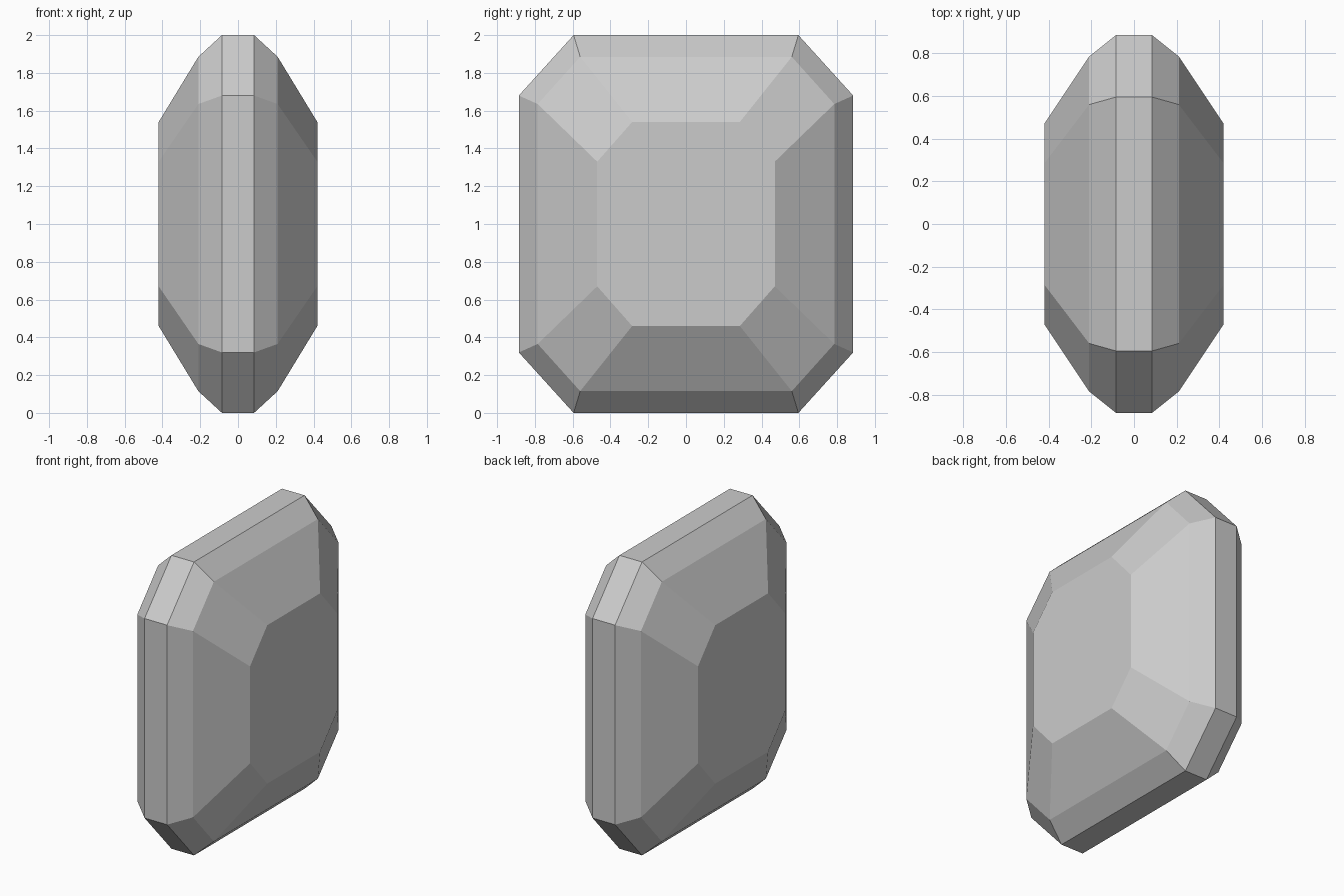
import bpy
import bmesh

cube = bpy.data.objects.get("Cube")
if cube:
    bpy.data.objects.remove(cube, do_unlink=True)

# Plain grey stone
stone = bpy.data.materials.new("grey_stone")
stone.use_nodes = True
GREY = (0.6, 0.6, 0.6, 1.0)
stone.diffuse_color = GREY
stone.node_tree.nodes["Principled BSDF"].inputs["Base Color"].default_value = GREY

# Half of the cut: x, then (inner y, outer y) and (inner z, outer z)
GIRDLE = (0.085, (0.595, 0.885), (0.68, 1.0))
CROWN = (0.21, (0.56, 0.785), (0.635, 0.885))
TABLE = (0.42, (0.285, 0.47), (0.33, 0.54))


def octagon(bm, x, ys, zs):
    """Rectangle with clipped corners, standing across the x axis."""
    corner = [(ys[1], zs[0]), (ys[0], zs[1])]
    points = []
    for sy, sz in ((1, 1), (-1, 1), (-1, -1), (1, -1)):
        order = corner if sy * sz > 0 else corner[::-1]
        points += [(x, sy * y, 1 + sz * z) for y, z in order]
    return [bm.verts.new(p) for p in points]


# Faceted gem: rings from one table through the girdle to the other table
bm = bmesh.new()
half = [TABLE, CROWN, GIRDLE]
rings = [octagon(bm, -x, ys, zs) for x, ys, zs in half]
rings += [octagon(bm, x, ys, zs) for x, ys, zs in reversed(half)]
for a, b in zip(rings, rings[1:]):
    for i in range(len(a)):
        j = (i + 1) % len(a)
        bm.faces.new((a[i], a[j], b[j], b[i]))
bm.faces.new(rings[0])
bm.faces.new(rings[-1])
bmesh.ops.recalc_face_normals(bm, faces=bm.faces[:])

mesh = bpy.data.meshes.new("emerald_cut_gem")
bm.to_mesh(mesh)
bm.free()
mesh.materials.append(stone)
gem = bpy.data.objects.new("emerald_cut_gem", mesh)
bpy.context.collection.objects.link(gem)
